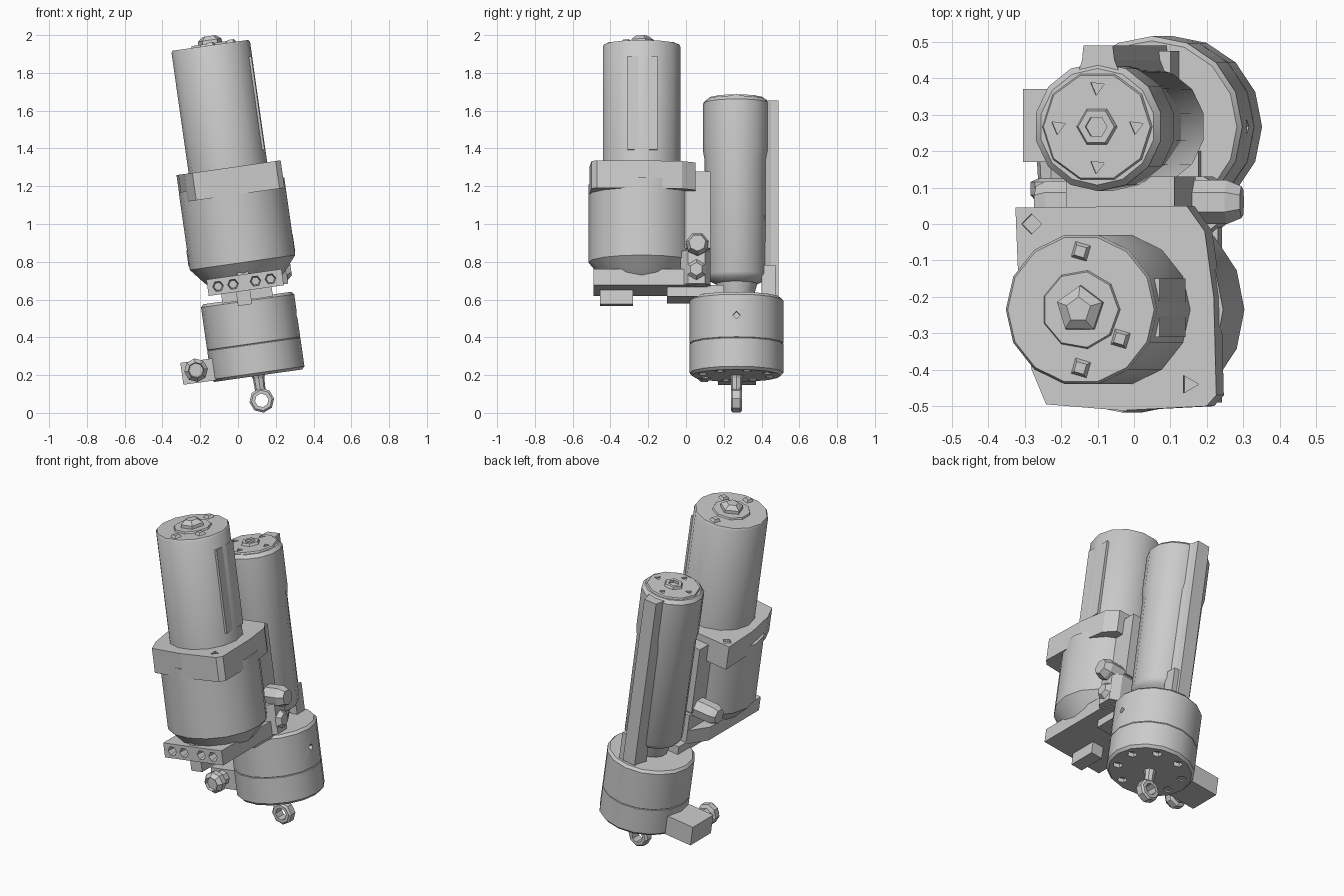
import bpy, bmesh, math
from mathutils import Matrix, Vector

if "Cube" in bpy.data.objects:
    bpy.data.objects.remove(bpy.data.objects["Cube"])

TILT = Matrix.Rotation(math.radians(-8.1), 4, 'Y')   # whole assembly leans left
AX, AY = 0.13, -0.235      # front motor axis
BX, BY = 0.134, 0.267      # rear motor axis


def finish(name, bm, smooth=False):
    bmesh.ops.recalc_face_normals(bm, faces=bm.faces)
    bm.transform(TILT)
    me = bpy.data.meshes.new(name)
    bm.to_mesh(me)
    bm.free()
    ob = bpy.data.objects.new(name, me)
    bpy.context.collection.objects.link(ob)
    if smooth:
        bpy.ops.object.select_all(action='DESELECT')
        bpy.context.view_layer.objects.active = ob
        ob.select_set(True)
        bpy.ops.object.shade_smooth_by_angle(angle=math.radians(33))
    return ob


def lathe(name, profile, n, at, axis='Z', smooth=False, closed=False, turn=0.0):
    """Revolve (radius, height) points round an axis through 'at'."""
    bm = bmesh.new()
    rings = []
    for r, h in profile:
        rings.append([bm.verts.new((r * math.cos(turn + math.tau * i / n),
                                    r * math.sin(turn + math.tau * i / n), h)) for i in range(n)])
    pairs = list(zip(rings, rings[1:]))
    if closed:
        pairs.append((rings[-1], rings[0]))
    else:
        bm.faces.new(rings[0])
        bm.faces.new(rings[-1])
    for a, b in pairs:
        for i in range(n):
            j = (i + 1) % n
            bm.faces.new((a[i], a[j], b[j], b[i]))
    rot = {'Z': Matrix.Identity(4),
           'X': Matrix.Rotation(math.pi / 2, 4, 'Y'),
           'Y': Matrix.Rotation(math.pi / 2, 4, 'X')}[axis]   # 'Y' points to -y
    bm.transform(Matrix.Translation(at) @ rot)
    return finish(name, bm, smooth)


def prism(name, outline, z0, z1):
    bm = bmesh.new()
    lo = [bm.verts.new((x, y, z0)) for x, y in outline]
    hi = [bm.verts.new((x, y, z1)) for x, y in outline]
    bm.faces.new(lo)
    bm.faces.new(hi)
    for i in range(len(lo)):
        j = (i + 1) % len(lo)
        bm.faces.new((lo[i], lo[j], hi[j], hi[i]))
    return finish(name, bm)


def box(name, x, y, z):
    return prism(name, [(x[0], y[0]), (x[1], y[0]), (x[1], y[1]), (x[0], y[1])], *z)


def cut(ob, cutters):
    for c in cutters:
        m = ob.modifiers.new("recess", 'BOOLEAN')
        m.operation, m.solver, m.object = 'DIFFERENCE', 'EXACT', c
        c.hide_render = True
        c.hide_set(True)


def around(x, y, r, n, start=0.0):
    return [(x + r * math.cos(start + math.tau * i / n),
             y + r * math.sin(start + math.tau * i / n)) for i in range(n)]


# front motor: can, end cap, knob and studs
lathe("front_motor_can", [(0.21, 1.25), (0.21, 1.935), (0.203, 1.947)], 14, (AX, AY, 0), smooth=True)
lathe("front_motor_cap", [(0.112, 1.94), (0.105, 1.957)], 9, (AX, AY, 0))
lathe("front_motor_knob", [(0.068, 1.95), (0.066, 1.975), (0.035, 1.997)], 5, (AX, AY, 0), turn=0.3)
for x, y in around(AX, AY, 0.16, 3, math.pi / 2)[:1] + [(AX, AY - 0.16), (AX + 0.11, AY - 0.08)]:
    lathe("front_motor_stud", [(0.036, 1.94), (0.02, 1.962)], 4, (x, y, 0), turn=0.5)
box("front_motor_panel", (0.28, 0.336), (-0.31, -0.15), (1.36, 1.86))

# front collar with corner recesses, body and taper
collar = prism("front_collar", [(-0.145, 0.045), (0.33, 0.05), (0.38, -0.02), (0.405, -0.2),
                                (0.412, -0.47), (0.385, -0.5), (0.15, -0.512), (-0.06, -0.495),
                                (-0.1, -0.4), (-0.135, -0.2)], 1.145, 1.292)
cut(collar, [lathe("collar_cutter", [(0.028, 1.275), (0.028, 1.32)], k, (x, y, 0))
             for x, y, k in [(-0.1, 0.0, 4), (0.335, -0.44, 3)]])
lathe("front_body", [(0.2, 0.69), (0.215, 0.705), (0.282, 0.785), (0.282, 1.2)], 16,
      (0.136, AY, 0), smooth=True)

# base plate with four connector sockets, and its key block
plate = prism("base_plate", [(-0.066, -0.49), (0.335, -0.49), (0.335, 0.0), (0.27, 0.13),
                             (0.0, 0.13), (-0.066, 0.0)], 0.635, 0.722)
cut(plate, [lathe("socket_cutter", [(0.022, -0.05), (0.033, 0.03)], 6, (x, -0.49, 0.678), axis='Y')
            for x in (-0.01, 0.07, 0.19, 0.27)])
box("base_key", (0.08, 0.155), (-0.455, -0.28), (0.56, 0.645))
box("base_tongue", (0.0, 0.27), (-0.1, 0.2), (0.585, 0.645))
box("socket_tab", (0.1, 0.16), (-0.47, -0.4), (0.715, 0.765))

# rear motor: can, cap, hub socket and screw holes
can = lathe("rear_motor_can", [(0.09, 0.6), (0.11, 0.67), (0.15, 0.69), (0.165, 0.715), (0.168, 1.33),
                               (0.177, 1.38), (0.177, 1.635), (0.16, 1.655)], 14,
            (BX, BY, 0), smooth=True, turn=math.pi / 14)
cap = lathe("rear_motor_cap", [(0.155, 1.65), (0.148, 1.664)], 10, (BX, BY, 0))
top_cuts = [lathe("cap_cutter", [(0.022, 1.64), (0.022, 1.69)], 3, (x, y, 0), turn=0.4)
            for x, y in around(BX, BY, 0.108, 4)]
cut(cap, top_cuts)
lathe("rear_motor_hub", [(0.058, 1.66), (0.05, 1.678), (0.03, 1.678), (0.03, 1.66)], 6,
      (BX, BY, 0), closed=True)

# rear spine rail
prism("spine_rail", [(0.075, 0.40), (0.2, 0.40), (0.18, 0.45), (0.175, 0.49),
                     (0.094, 0.49), (0.09, 0.45)], 0.6, 1.645)
box("spine_foot", (0.17, 0.21), (0.4, 0.475), (0.57, 0.76))

# link between the two motors, cross tube and its web
box("motor_link", (-0.01, 0.29), (-0.05, 0.13), (0.84, 1.25))
lathe("cross_tube", [(0.045, -0.15), (0.06, -0.12), (0.062, 0.38), (0.045, 0.42)], 7,
      (0, 0.06, 0.85), axis='X')
prism("tube_web", [(0.0, -0.03), (0.31, -0.03), (0.36, 0.01), (0.36, 0.1), (0.31, 0.13), (0.0, 0.13)],
      0.64, 0.82)
lathe("web_boss", [(0.055, 0.3), (0.055, 0.36), (0.035, 0.385)], 6, (0, 0.055, 0.715), axis='X')

# gearbox drum: seam groove, ring of bottom recesses, side port
drum = lathe("gearbox_drum", [(0.235, 0.18), (0.249, 0.195), (0.249, 0.347), (0.246, 0.35), (0.249, 0.353),
                              (0.249, 0.58), (0.236, 0.595)], 16, (BX, BY, 0), smooth=True)
cuts = [lathe("drum_cutter", [(0.028, 0.15), (0.028, 0.205)], 5, (x, y, 0))
        for x, y in around(BX, BY, 0.185, 8, 0.3)]
cuts.append(lathe("port_cutter", [(0.02, 0.355), (0.02, 0.42)], 4, (0, BY, 0.47), axis='X'))
cut(drum, cuts)

# side connector with front plug
box("connector_block", (-0.265, 0.0), (0.17, 0.37), (0.188, 0.305))
lathe("connector_plug", [(0.045, 0.0), (0.042, 0.05), (0.063, 0.06), (0.063, 0.095),
                         (0.042, 0.12), (0.038, 0.1)], 8, (-0.188, 0.175, 0.255), axis='Y')

# output shaft and eye ring
lathe("output_shaft", [(0.04, 0.19), (0.03, 0.165), (0.028, 0.1)], 8, (BX, BY, 0))
lathe("eye_ring", [(0.066, -0.02), (0.066, 0.02), (0.055, 0.03), (0.036, 0.03),
                   (0.036, -0.03), (0.055, -0.03)], 8, (BX, BY, 0.048), axis='Y', closed=True)
